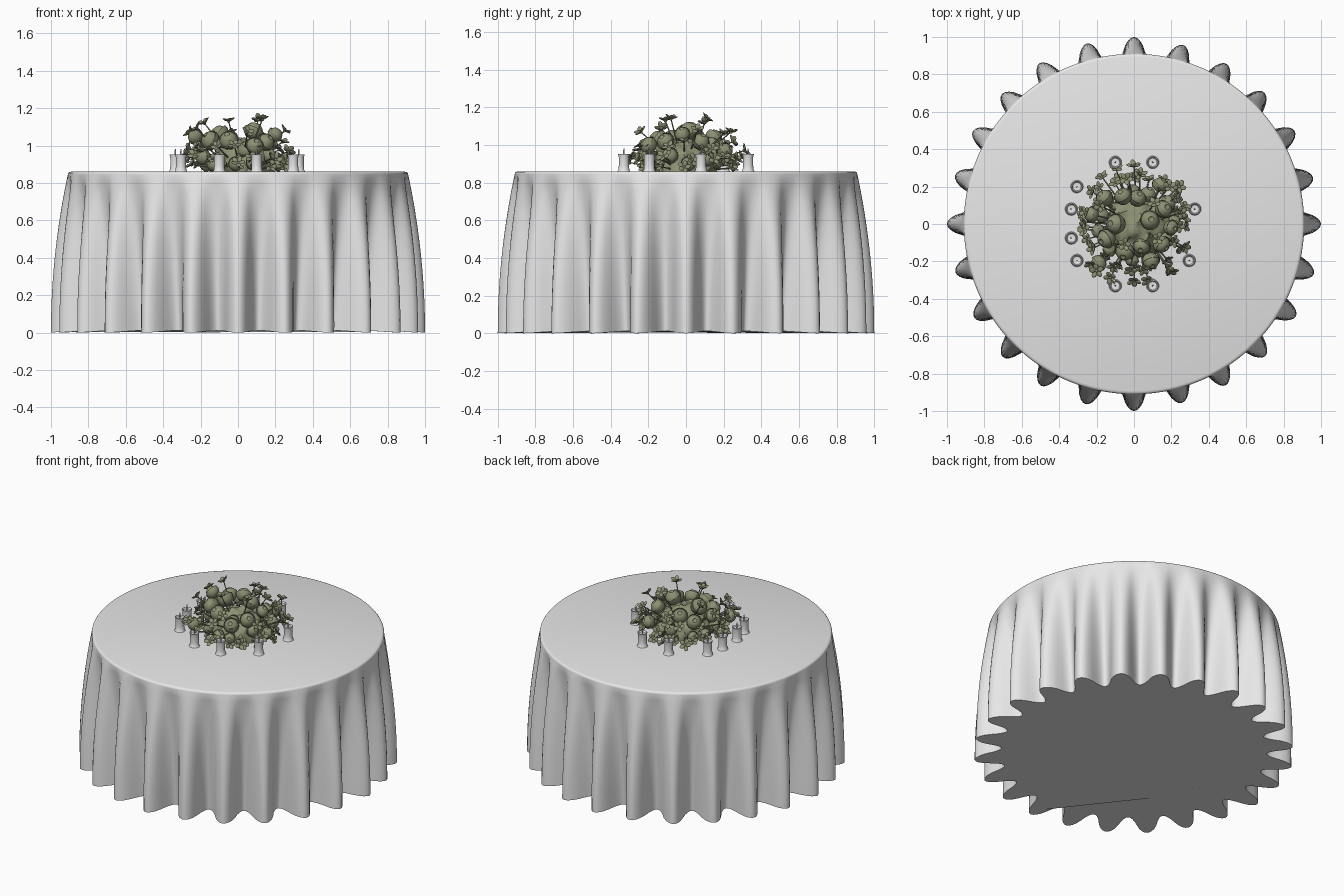
import bpy, bmesh, math, random
from math import sin, cos, pi, tau
from mathutils import Vector, Matrix, noise

cube = bpy.data.objects.get("Cube")
if cube:
    bpy.data.objects.remove(cube, do_unlink=True)

random.seed(4)
TOP = 0.86


def material(name, rgb):
    m = bpy.data.materials.new(name)
    m.use_nodes = True
    m.diffuse_color = (*rgb, 1)
    m.node_tree.nodes["Principled BSDF"].inputs["Base Color"].default_value = (*rgb, 1)
    return m


GREY = material("light grey cloth and wax", (0.8, 0.8, 0.8))
OLIVE = material("olive green", (0.26, 0.28, 0.17))


def finish(bm, name, mat, angle=50):
    bmesh.ops.recalc_face_normals(bm, faces=bm.faces)
    me = bpy.data.meshes.new(name)
    bm.to_mesh(me)
    bm.free()
    me.materials.append(mat)
    ob = bpy.data.objects.new(name, me)
    bpy.context.collection.objects.link(ob)
    bpy.ops.object.select_all(action='DESELECT')
    ob.select_set(True)
    bpy.context.view_layer.objects.active = ob
    bpy.ops.object.shade_smooth_by_angle(angle=math.radians(angle))
    return ob


def bridge(bm, rings):
    """Join neighbouring closed rings with quads."""
    for a, b in zip(rings, rings[1:]):
        n = len(a)
        for i in range(n):
            j = (i + 1) % n
            bm.faces.new((a[i], a[j], b[j], b[i]))


def lathe(bm, profile, matrix, sides):
    """Spin (radius, height) pairs about the local z axis and cap both ends."""
    rings = [[bm.verts.new(matrix @ Vector((r * cos(tau * i / sides), r * sin(tau * i / sides), z)))
              for i in range(sides)] for r, z in profile]
    bridge(bm, rings)
    bm.faces.new(rings[0][::-1])
    bm.faces.new(rings[-1])


def aim(pos, direction):
    """Placement with local z along a direction."""
    return Matrix.Translation(pos) @ Vector(direction).to_track_quat('Z', 'Y').to_matrix().to_4x4()


# Tablecloth: round top, with a skirt falling into regular folds
FOLDS, STEPS, ROWS = 24, 16, 18
gain = [random.uniform(0.85, 1.0) for _ in range(FOLDS)]
shift = [random.uniform(-0.03, 0.03) for _ in range(FOLDS)]
for k in range(0, FOLDS, FOLDS // 4):
    gain[k], shift[k] = 1.0, 0.0


def skirt_point(i, t):
    k = ((i + STEPS // 2) // STEPS) % FOLDS
    u = i / STEPS
    wave = cos(tau * u)
    wave = math.copysign(abs(wave) ** 0.8, wave)
    bulge = 1 - (1 - t) ** 2
    if wave > 0:
        r = 0.91 + 0.01 * bulge + 0.08 * bulge * wave * gain[k]
    else:
        r = 0.91 + 0.01 * bulge + 0.095 * t ** 0.8 * wave
    a = tau * (u + shift[k] * t * max(wave, 0)) / FOLDS
    hem = 0.006 - 0.006 * wave
    return Vector((r * cos(a), r * sin(a), (TOP - 0.015) * (1 - t) + hem * t))


bm = bmesh.new()
count = FOLDS * STEPS
rings = []
for r, z in ((0.893, TOP), (0.903, TOP - 0.003), (0.908, TOP - 0.008)):
    rings.append([bm.verts.new((r * cos(tau * i / count), r * sin(tau * i / count), z))
                  for i in range(count)])
for row in range(ROWS + 1):
    rings.append([bm.verts.new(skirt_point(i, row / ROWS)) for i in range(count)])
bridge(bm, rings)
bm.faces.new(rings[0])
bm.faces.new(rings[-1][::-1])
finish(bm, "tablecloth", GREY)

# Pillar candles around the centrepiece
candle_profile = ((0.034, 0), (0.029, 0.01), (0.027, 0.03), (0.027, 0.075), (0.031, 0.092),
                  (0.027, 0.093), (0.022, 0.084), (0.005, 0.082))
spots = [(sx * 0.1, sy * 0.33) for sx in (-1, 1) for sy in (-1, 1)]
spots += [(-0.305, 0.2), (-0.335, 0.08), (-0.335, -0.075), (-0.305, -0.195),
          (0.295, -0.195), (0.325, 0.08)]
for x, y in spots:
    bm = bmesh.new()
    place = Matrix.Translation((x, y, TOP))
    lathe(bm, candle_profile, place, 20)
    lathe(bm, ((0.004, 0.08), (0.004, 0.11), (0.002, 0.122)), place, 8)
    finish(bm, "candle", GREY)

# Foliage mound in the middle
HUB = Vector((0.02, -0.01, TOP))
bm = bmesh.new()
bmesh.ops.create_icosphere(bm, subdivisions=4, radius=1)
for v in bm.verts:
    lump = 1 + 0.22 * noise.noise(v.co * 4)
    v.co = HUB + Vector((v.co.x * 0.17, v.co.y * 0.17, max(v.co.z, 0) * 0.17)) * lump
finish(bm, "foliage_mound", OLIVE)

# Round blooms: a ball with an open, dimpled tip and a collar petal
bloom_profile = [(sin(a) * (1 + 0.08 * sin(a * 2)), -cos(a) * 0.9)
                 for a in (pi * k / 12 for k in range(1, 11))]
bloom_profile += [(0.3, 0.82), (0.2, 0.74), (0.08, 0.72)]


def bloom(pos, size):
    bm = bmesh.new()
    pos = Vector(pos)
    out = pos - HUB + Vector((random.uniform(-.05, .05), random.uniform(-.05, .05), 0.02))
    place = aim(pos, out) @ Matrix.Scale(size, 4)
    lathe(bm, bloom_profile, place, 18)
    lathe(bm, ((0.1, -0.95), (0.75, -0.75), (1.06, -0.2), (1.1, 0.12), (1.02, 0.1), (0.9, -0.2)),
          place @ Matrix.Rotation(0.25, 4, 'X'), 18)
    finish(bm, "bloom", OLIVE)


for x, y, z, size in (
        (-.1, 0, 1.06, .052), (.085, .02, 1.08, .05), (-.06, .15, 1.04, .046),
        (.02, .14, 1.0, .045), (-.15, -.08, 1.03, .05), (-.05, -.15, 1.03, .05),
        (.09, -.2, 1.0, .046), (-.19, -.21, .94, .042), (.15, -.11, 1.02, .046),
        (.16, .08, 1.02, .046), (-.16, .14, 1.02, .046), (.2, -.02, 1.06, .04),
        (-.23, .05, 1.05, .042), (.04, -.12, .98, .045), (.14, .21, .97, .042)):
    bloom((x, y, z), size)
for k in range(11):
    a = tau * (k + random.uniform(-.2, .2)) / 11
    r = random.uniform(.17, .22)
    bloom((r * cos(a), r * sin(a), random.uniform(.9, .95)), random.uniform(.034, .044))


# Small flowers: five cupped petals and a button, on a thin stem
def small_flower(pos, size):
    bm = bmesh.new()
    pos = Vector(pos)
    out = (pos - HUB).normalized() + Vector((random.uniform(-.5, .5), random.uniform(-.5, .5), .5))
    place = aim(pos, out)
    for k in range(5):
        petal = (place @ Matrix.Rotation(tau * k / 5, 4, 'Z') @ Matrix.Rotation(-random.uniform(.1, .6), 4, 'Y')
                 @ Matrix.Translation((size * .6, 0, 0)) @ Matrix.Diagonal((size * .55, size * .4, size * .14, 1)))
        bmesh.ops.create_uvsphere(bm, u_segments=10, v_segments=6, radius=1, matrix=petal)
    bmesh.ops.create_uvsphere(bm, u_segments=8, v_segments=6, radius=size * .28, matrix=place)
    root = HUB + (pos - HUB) * 0.55
    lathe(bm, ((.005, 0), (.003, (pos - root).length)), aim(root, pos - root), 6)
    finish(bm, "small_flower", OLIVE)


# High flowers above the blooms
for x, y, z in ((-.18, .1, 1.12), (-.05, -.11, 1.13), (.13, -.08, 1.14), (.11, .11, 1.14),
                (.25, .06, 1.08), (-.22, -.13, 1.09), (.05, -.24, 1.07), (-.04, .24, 1.07),
                (.19, .2, 1.06), (-.26, .06, 1.07)):
    small_flower((x, y, z), .034)
# Outer sprays, in low and middle tiers
for n, radius, z, size in ((13, .29, .93, .036), (16, .25, .89, .032), (12, .24, .99, .034)):
    for k in range(n):
        a = tau * (k + random.uniform(-.25, .25)) / n
        r = radius + random.uniform(-.025, .025)
        small_flower((r * cos(a), r * sin(a), z + random.uniform(-.015, .03)), size)
for x, y in ((0, .31), (.27, .09), (.27, -.12), (.2, -.25), (0, -.3), (-.2, -.25), (-.17, .25), (.24, .2)):
    small_flower((x, y, random.uniform(.9, .98)), .036)
